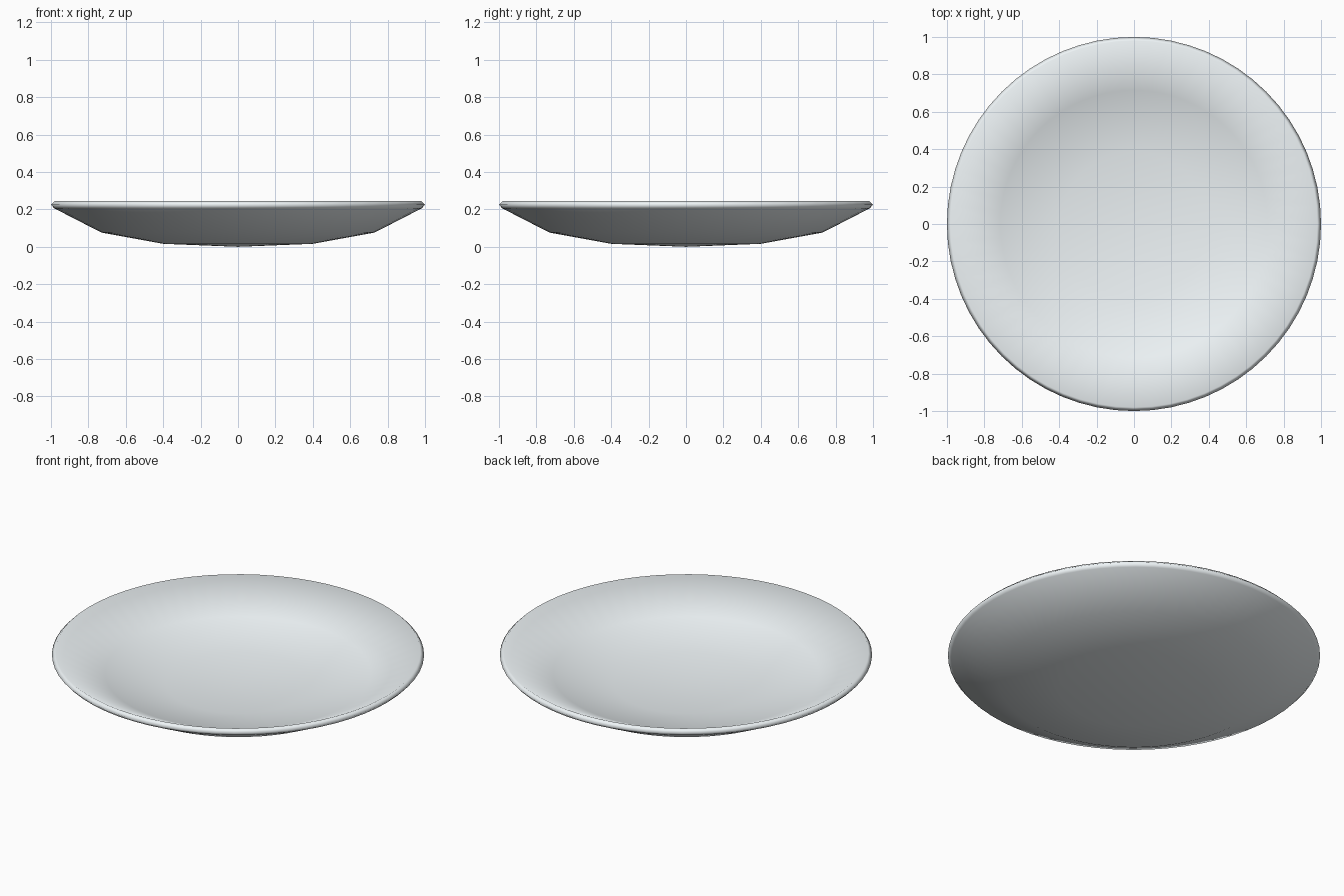
import bpy, bmesh, math

if "Cube" in bpy.data.objects:
    bpy.data.objects.remove(bpy.data.objects["Cube"])

SEGMENTS = 64

# Half cross-section (radius, height): underside, rim, inner face
profile = [
    (0.0, 0.0), (0.40, 0.016), (0.73, 0.076), (0.983, 0.206),
    (1.0, 0.225), (0.98, 0.245),
    (0.715, 0.117), (0.39, 0.057), (0.0, 0.045),
]

# Dish: spin the profile around z
bm = bmesh.new()
verts = [bm.verts.new((r, 0, z)) for r, z in profile]
edges = [bm.edges.new(pair) for pair in zip(verts, verts[1:])]
bmesh.ops.spin(bm, geom=verts + edges, cent=(0, 0, 0), axis=(0, 0, 1),
               angle=math.tau, steps=SEGMENTS, use_duplicate=False)
bmesh.ops.remove_doubles(bm, verts=bm.verts, dist=0.0001)
bmesh.ops.recalc_face_normals(bm, faces=bm.faces)

mesh = bpy.data.meshes.new("dish")
bm.to_mesh(mesh)
bm.free()
dish = bpy.data.objects.new("dish", mesh)
bpy.context.collection.objects.link(dish)

# Pale glaze
glaze = bpy.data.materials.new("pale_glaze")
glaze.diffuse_color = (0.86, 0.91, 0.93, 1)
glaze.use_nodes = True
glaze.node_tree.nodes["Principled BSDF"].inputs["Base Color"].default_value = glaze.diffuse_color
mesh.materials.append(glaze)

# Smooth all over, rim included
mesh.shade_smooth()
